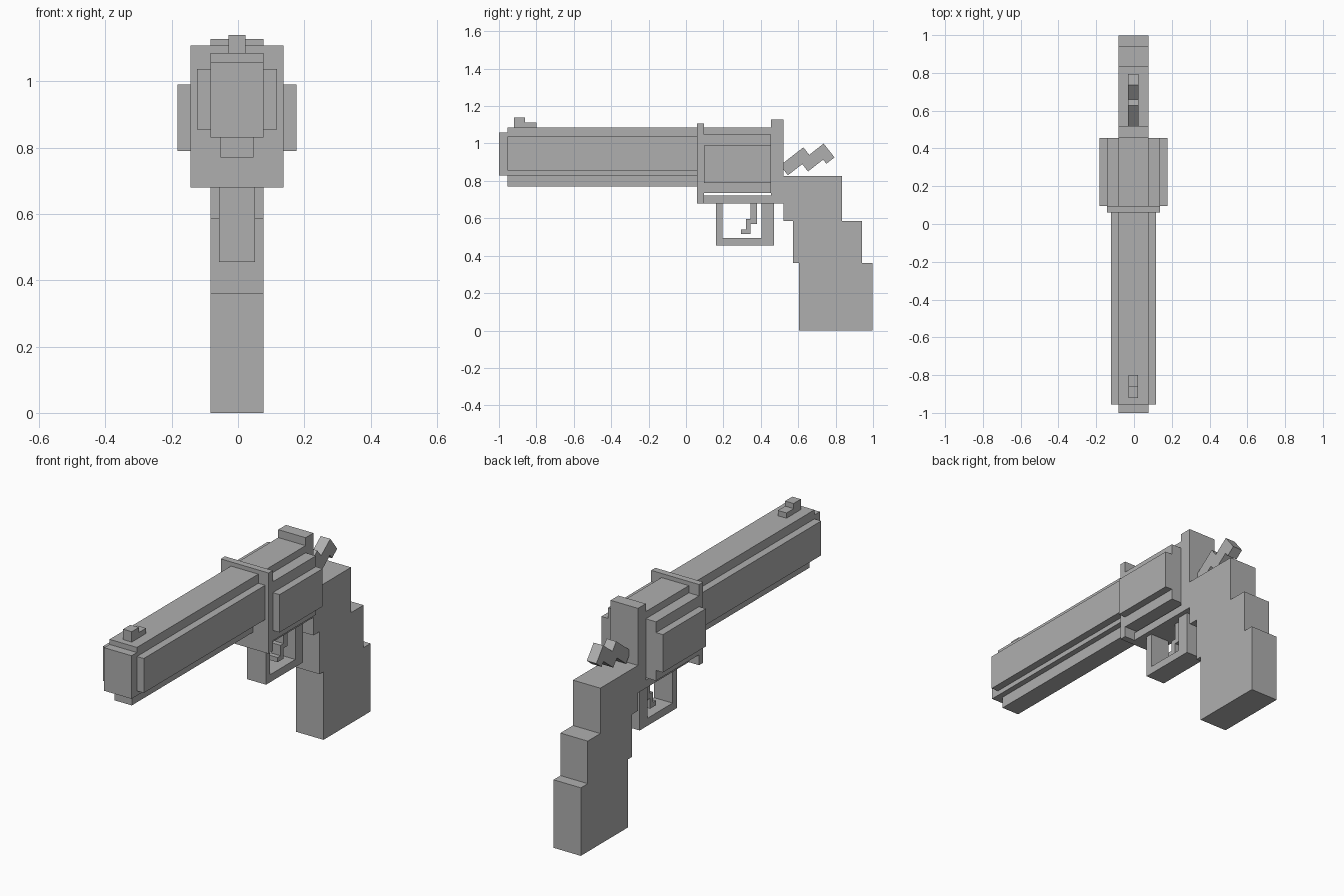
import bpy
import bmesh
from math import radians
from mathutils import Matrix, Vector

if "Cube" in bpy.data.objects:
    bpy.data.objects.remove(bpy.data.objects["Cube"], do_unlink=True)

grey = bpy.data.materials.new("plain grey")
grey.use_nodes = True
grey.diffuse_color = (0.43, 0.43, 0.43, 1)
grey.node_tree.nodes["Principled BSDF"].inputs["Base Color"].default_value = grey.diffuse_color

# Shared half widths
slim, sight_width, guard_width, lug_width = 0.028, 0.025, 0.055, 0.05
narrow, rail_width, wide, widest = 0.08, 0.12, 0.14, 0.18

# Shared stations along the length
muzzle, barrel_front = -1, -0.955
plate_front, plate_back = 0.06, 0.095
frame_front, frame_back = 0.455, 0.52

# Shared heights
frame_base, lug_base, barrel_base = 0.68, 0.77, 0.83
grip_top, barrel_top = 0.825, 1.085


def make_object(name, bm):
    """Turn a bmesh into a grey object, nudged to the common centre line."""
    mesh = bpy.data.meshes.new(name)
    bm.to_mesh(mesh)
    bm.free()
    mesh.materials.append(grey)
    obj = bpy.data.objects.new(name, mesh)
    obj.location.x = -0.003
    bpy.context.collection.objects.link(obj)
    return obj


def block(name, half_width, front, back, bottom, top):
    """A box symmetric across the centre line."""
    bm = bmesh.new()
    size = Vector((2 * half_width, back - front, top - bottom))
    centre = Vector((0, (front + back) / 2, (bottom + top) / 2))
    matrix = Matrix.Translation(centre) @ Matrix.Diagonal(size).to_4x4()
    bmesh.ops.create_cube(bm, size=1, matrix=matrix)
    return make_object(name, bm)


def prism(name, half_width, outline):
    """A side outline of (y, z) points extruded across the width."""
    bm = bmesh.new()
    face = bm.faces.new([bm.verts.new((-half_width, y, z)) for y, z in outline])
    result = bmesh.ops.extrude_face_region(bm, geom=[face])
    moved = [item for item in result["geom"] if isinstance(item, bmesh.types.BMVert)]
    bmesh.ops.translate(bm, verts=moved, vec=(2 * half_width, 0, 0))
    bmesh.ops.recalc_face_normals(bm, faces=bm.faces)
    return make_object(name, bm)


# Barrel with a slightly lower muzzle, side rails and a lug beneath
block("muzzle", narrow, muzzle, barrel_front, barrel_base, top=1.058)
block("barrel", narrow, barrel_front, plate_front, barrel_base, barrel_top)
block("barrel_side_rails", rail_width, barrel_front, plate_front, bottom=0.855, top=1.037)
block("barrel_lug", lug_width, barrel_front, plate_front, lug_base, barrel_base)

# Stepped front sight
sight_step = -0.86
block("sight_post", sight_width, sight_step - 0.06, sight_step, barrel_top, top=1.14)
block("sight_ramp", sight_width, sight_step, sight_step + 0.06, barrel_top, top=1.113)

# Frame around the cylinder
block("front_plate", wide, plate_front, plate_back, frame_base, top=1.107)
block("top_strap", narrow, plate_back, frame_front, bottom=1, top=barrel_top)
block("bottom_strap", narrow, plate_back, frame_front, frame_base, top=0.722)
block("rear_frame", narrow, frame_front, frame_back, frame_base, top=1.127)

# Blocky cylinder
block("cylinder_core", wide, plate_back, frame_front, bottom=0.735, top=1.047)
block("cylinder_sides", widest, plate_back, frame_front, bottom=0.79, top=0.99)

# Grip as one stepped outline, leaning back towards the butt
grip_steps = [(frame_back, 0.835, grip_top), (0.572, 0.94, 0.585), (0.605, 0.998, 0.36)]
front_edge, back_edge = [], []
for index, (front, back, top) in enumerate(grip_steps):
    is_last = index + 1 == len(grip_steps)
    bottom = 0 if is_last else grip_steps[index + 1][-1]
    front_edge += [(front, top), (front, bottom)]
    back_edge += [(back, top), (back, bottom)]
prism("grip", narrow, front_edge + back_edge[::-1])

# Trigger guard as a U-shaped outline
guard_front, guard_back, guard_base = 0.16, 0.47, 0.455
hole_front, hole_back, hole_base = 0.195, 0.405, 0.495
prism("trigger_guard", guard_width, [
    (guard_front, frame_base), (guard_front, guard_base),
    (guard_back, guard_base), (guard_back, frame_base),
    (hole_back, frame_base), (hole_back, hole_base),
    (hole_front, hole_base), (hole_front, frame_base),
])

# Hooked trigger stepping forwards as it drops
trigger_back, trigger_mid, trigger_base = 0.38, 0.345, 0.515
block("trigger_stem", slim, trigger_mid, trigger_back, bottom=0.57, top=frame_base)
block("trigger_bend", slim, trigger_mid - 0.025, trigger_mid, trigger_base, top=0.595)
block("trigger_tip", slim, trigger_mid - 0.05, trigger_mid - 0.025, trigger_base, top=0.54)

# Hammer as three stepped blocks, tilted together about its root
link_top = 0.016
hammer_parts = [
    block("hammer_arm", slim, front=0, back=0.157, bottom=0, top=0.067),
    block("hammer_link", slim, front=0.097, back=0.2, bottom=-0.05, top=link_top),
    block("hammer_spur", slim, front=0.2, back=0.255, bottom=-0.078, top=link_top),
]
for part in hammer_parts:
    part.location.yz = (0.545, barrel_base)
    part.rotation_euler.x = radians(38)
